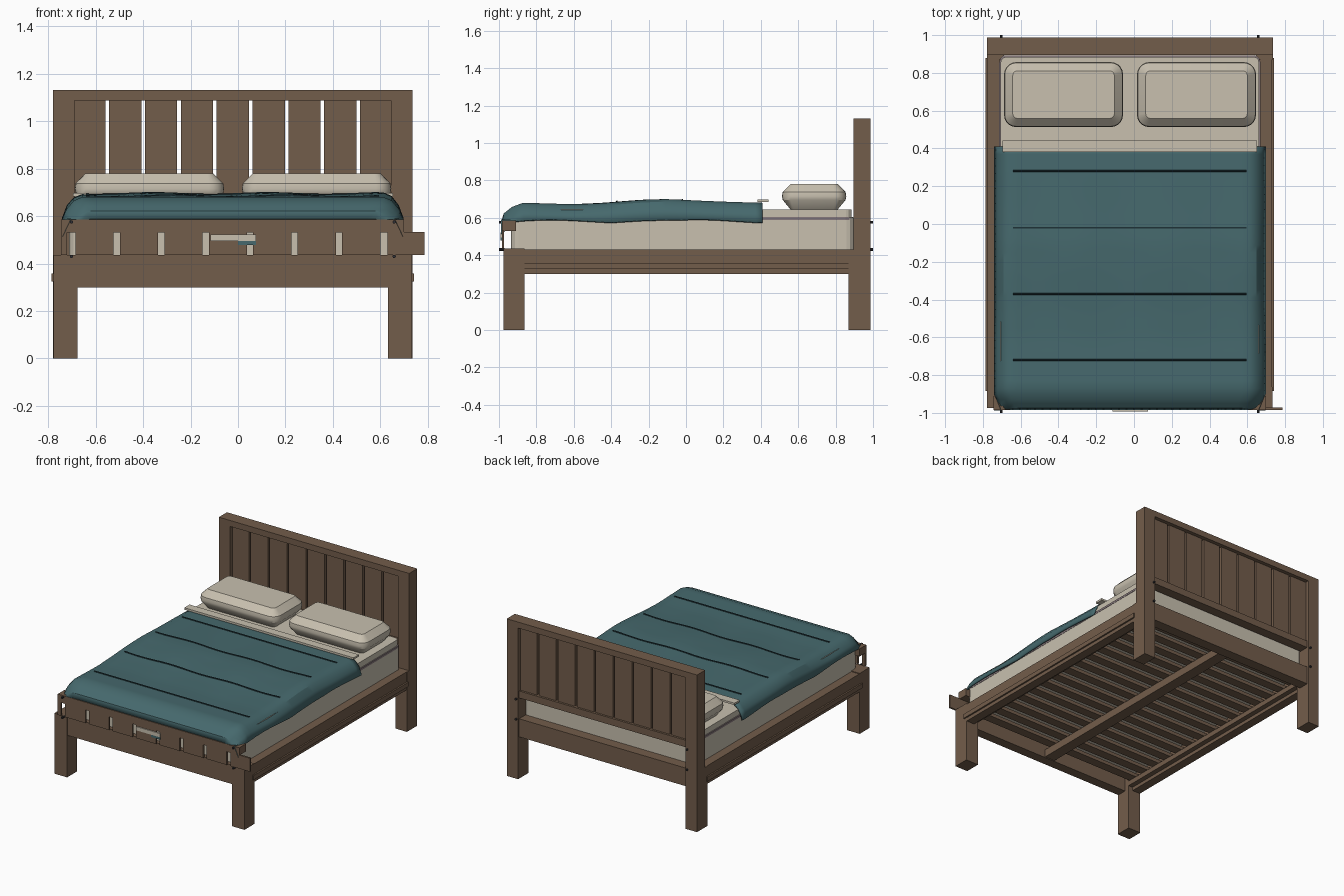
import bpy, bmesh, math

if "Cube" in bpy.data.objects:
    bpy.data.objects.remove(bpy.data.objects["Cube"])

CX = -0.022  # centre line of the bed frame


def material(name, rgb):
    m = bpy.data.materials.new(name)
    m.diffuse_color = (*rgb, 1)
    m.use_nodes = True
    m.node_tree.nodes["Principled BSDF"].inputs["Base Color"].default_value = m.diffuse_color
    return m


WOOD = material("brown_wood", (0.171, 0.109, 0.070))
CREAM = material("cream_linen", (0.578, 0.527, 0.430))
TEAL = material("teal_blanket", (0.061, 0.141, 0.153))
DARK = material("dark_teal_seam", (0.012, 0.030, 0.036))
MAUVE = material("mauve_piping", (0.24, 0.19, 0.20))
METAL = material("dark_metal", (0.03, 0.03, 0.035))


def finish(name, bm, mat, smooth=False):
    bmesh.ops.recalc_face_normals(bm, faces=bm.faces)
    me = bpy.data.meshes.new(name)
    bm.to_mesh(me)
    bm.free()
    me.materials.append(mat)
    ob = bpy.data.objects.new(name, me)
    bpy.context.collection.objects.link(ob)
    if smooth:
        bpy.ops.object.select_all(action='DESELECT')
        ob.select_set(True)
        bpy.context.view_layer.objects.active = ob
        bpy.ops.object.shade_smooth_by_angle(angle=math.radians(30))
    return ob


def box(name, x, y, z, mat=WOOD, bevel=0):
    """Box from (min, max) ranges."""
    bm = bmesh.new()
    bmesh.ops.create_cube(bm, size=1)
    for v in bm.verts:
        v.co = [r[0] + (c + 0.5) * (r[1] - r[0]) for c, r in zip(v.co, (x, y, z))]
    if bevel:
        up = [e for e in bm.edges if abs(e.verts[0].co.z - e.verts[1].co.z) > 0.01]
        bmesh.ops.bevel(bm, geom=up, offset=bevel, segments=3, profile=0.5, affect='EDGES')
    return finish(name, bm, mat)


def pair(name, inner, outer, y, z, mat=WOOD):
    """Left and right boxes at distances from the centre line."""
    box(name + "_left", (CX - outer, CX - inner), y, z, mat)
    box(name + "_right", (CX + inner, CX + outer), y, z, mat)


def interp(pts, t):
    for (a, p), (b, q) in zip(pts, pts[1:]):
        if t <= b:
            return p + (q - p) * max(0, t - a) / (b - a)
    return pts[-1][1]


# Frame: legs, headboard posts, rails
pair("front_leg", 0.655, 0.756, (-0.975, -0.863), (0, 0.435))
pair("rear_leg", 0.667, 0.757, (0.87, 0.987), (0, 0.43))
pair("headboard_post", 0.667, 0.757, (0.895, 0.987), (0.43, 1.13))
pair("side_rail", 0.69, 0.753, (-0.9, 0.9), (0.30, 0.43))
pair("side_trim", 0.75, 0.764, (-0.885, 0.88), (0.325, 0.357))
pair("slat_ledge", 0.655, 0.70, (-0.87, 0.88), (0.325, 0.36))
box("front_rail", (CX - 0.67, CX + 0.67), (-0.97, -0.90), (0.30, 0.435))
box("rear_rail", (CX - 0.68, CX + 0.68), (0.90, 0.975), (0.30, 0.43))

# Headboard
box("headboard_top_rail", (CX - 0.67, CX + 0.67), (0.895, 0.987), (1.087, 1.13))
box("headboard_lower_rail", (CX - 0.67, CX + 0.67), (0.905, 0.975), (0.58, 0.63))
for i in range(9):
    c = CX + (i - 4) * 0.151
    box(f"headboard_slat_{i}", (c - 0.068, c + 0.068), (0.92, 0.96), (0.62, 1.09))

# Footboard: top rail and short slats, shifted sideways
box("footboard_top_rail", (-0.745, 0.70), (-0.985, -0.91), (0.53, 0.585))
box("footboard_end_slat", (-0.745, -0.72), (-0.985, -0.972), (0.435, 0.54))
for i in range(7):
    x = -0.685 + i * 0.1873
    box(f"footboard_slat_{i}", (x, min(x + 0.161, 0.785)), (-0.985, -0.972), (0.435, 0.532))
box("footboard_last_slat", (0.63, 0.785), (-0.985, -0.972), (0.435, 0.532))
box("front_tag", (-0.115, 0.075), (-0.992, -0.984), (0.495, 0.522), CREAM)
box("front_tag_edge", (0.0, 0.075), (-0.991, -0.984), (0.478, 0.495), TEAL)

# Bolts on both ends
for side in (-1, 1):
    for yc in (-0.985, 0.985):
        for z in (0.43, 0.575):
            bm = bmesh.new()
            bmesh.ops.create_cone(bm, cap_ends=True, segments=10, radius1=0.007,
                                  radius2=0.007, depth=0.03)
            for v in bm.verts:
                px, py, pz = v.co
                v.co = (CX + side * 0.68 + px, yc + pz, z + py)
            finish("bolt", bm, METAL)

# Slatted base
box("centre_beam", (CX - 0.04, CX + 0.04), (-0.91, 0.91), (0.305, 0.36))
for i in range(15):
    y = -0.82 + i * 0.118
    box(f"base_slat_{i}", (CX - 0.69, CX + 0.69), (y - 0.033, y + 0.033), (0.36, 0.385))

# Mattress and sheet
box("mattress", (CX - 0.69, CX + 0.69), (-0.935, 0.897), (0.42, 0.60), CREAM, 0.04)
box("mattress_piping", (CX - 0.692, CX + 0.692), (-0.93, 0.893), (0.588, 0.603), MAUVE, 0.04)
box("top_sheet", (CX - 0.684, CX + 0.684), (-0.90, 0.885), (0.603, 0.645), CREAM, 0.03)
box("sheet_fold", (-0.695, 0.652), (0.382, 0.442), (0.683, 0.697), CREAM)

# Pillows: stacked rounded rectangles
def pillow(name, xc):
    bm = bmesh.new()
    rings = []
    for z, inset, r in ((0.645, 0.045, 0.025), (0.695, 0.004, 0.06), (0.715, 0, 0.065),
                        (0.738, 0.004, 0.06), (0.78, 0.046, 0.025)):
        ring = []
        for k, (sx, sy) in enumerate(((1, 1), (-1, 1), (-1, -1), (1, -1))):
            for s in range(6):
                a = math.pi / 2 * (k + s / 5)
                ring.append(bm.verts.new((xc + sx * (0.315 - inset - r) + r * math.cos(a),
                                          0.685 + sy * (0.172 - inset - r) + r * math.sin(a), z)))
        rings.append(ring)
    n = len(rings[0])
    for a, b in zip(rings, rings[1:]):
        for i in range(n):
            bm.faces.new((a[i], a[(i + 1) % n], b[(i + 1) % n], b[i]))
    bm.faces.new(rings[0])
    bm.faces.new(rings[-1])
    finish(name, bm, CREAM, True)


pillow("pillow_left", -0.373)
pillow("pillow_right", 0.331)

# Blanket: draped grid with gentle folds
LENGTH = [(-0.985, 0.588), (-0.975, 0.622), (-0.93, 0.658), (-0.87, 0.680), (-0.6, 0.672),
          (-0.45, 0.677), (-0.25, 0.690), (-0.1, 0.695), (0.1, 0.688), (0.41, 0.680)]
DROP = [(0, 0), (0.635, 0), (0.67, -0.015), (0.70, -0.05), (0.72, -0.105)]


def blanket_z(x, y):
    d = abs(x - CX)
    fade = max(0, 1 - abs(y + 0.2) / 0.45)
    ripple = 0.006 * fade * math.sin(x * 13 + y * 3) * (d < 0.68)
    z = interp(LENGTH, y) + interp(DROP, d) + ripple
    hem = 0.583 + 0.009 * math.sin(y * 8 + 1)
    return max(z, hem)


bm = bmesh.new()
ys = [-0.985, -0.975, -0.95, -0.93, -0.90] + [-0.87 + 0.04 * i for i in range(33)]
us = [-0.72, -0.70, -0.67] + [-0.635 + 1.27 * i / 30 for i in range(31)] + [0.67, 0.70, 0.72]
grid = []
for y in ys:
    narrow = interp([(-0.985, 0.95), (-0.90, 1), (0.41, 1)], y)
    grid.append([bm.verts.new((CX + u * narrow, y, blanket_z(CX + u, y))) for u in us])
for a, b in zip(grid, grid[1:]):
    for i in range(len(us) - 1):
        bm.faces.new((a[i], a[i + 1], b[i + 1], b[i]))
blanket = finish("blanket", bm, TEAL, True)
mod = blanket.modifiers.new("thickness", 'SOLIDIFY')
mod.thickness = 0.012
mod.offset = -1

# Blanket corners hanging below the footboard rail
for side in (-1, 1):
    bm = bmesh.new()
    pts = [(0.68, -0.988, 0.59), (0.715, -0.90, 0.59), (0.718, -0.988, 0.51)]
    bm.faces.new([bm.verts.new((CX + side * px, py, pz)) for px, py, pz in pts])
    finish("blanket_corner", bm, TEAL)

# Quilting seams following the blanket surface
for y in (0.28, -0.02, -0.37, -0.72):
    bm = bmesh.new()
    rows = []
    for i in range(61):
        x = -0.64 + 1.235 * i / 60
        rows.append([bm.verts.new((x, y + s, blanket_z(x, y + s) + h))
                     for s, h in ((-0.005, 0), (-0.003, 0.005), (0.003, 0.005), (0.005, 0))])
    for a, b in zip(rows, rows[1:]):
        for k in range(3):
            bm.faces.new((a[k], a[k + 1], b[k + 1], b[k]))
    finish("quilt_seam", bm, DARK)
